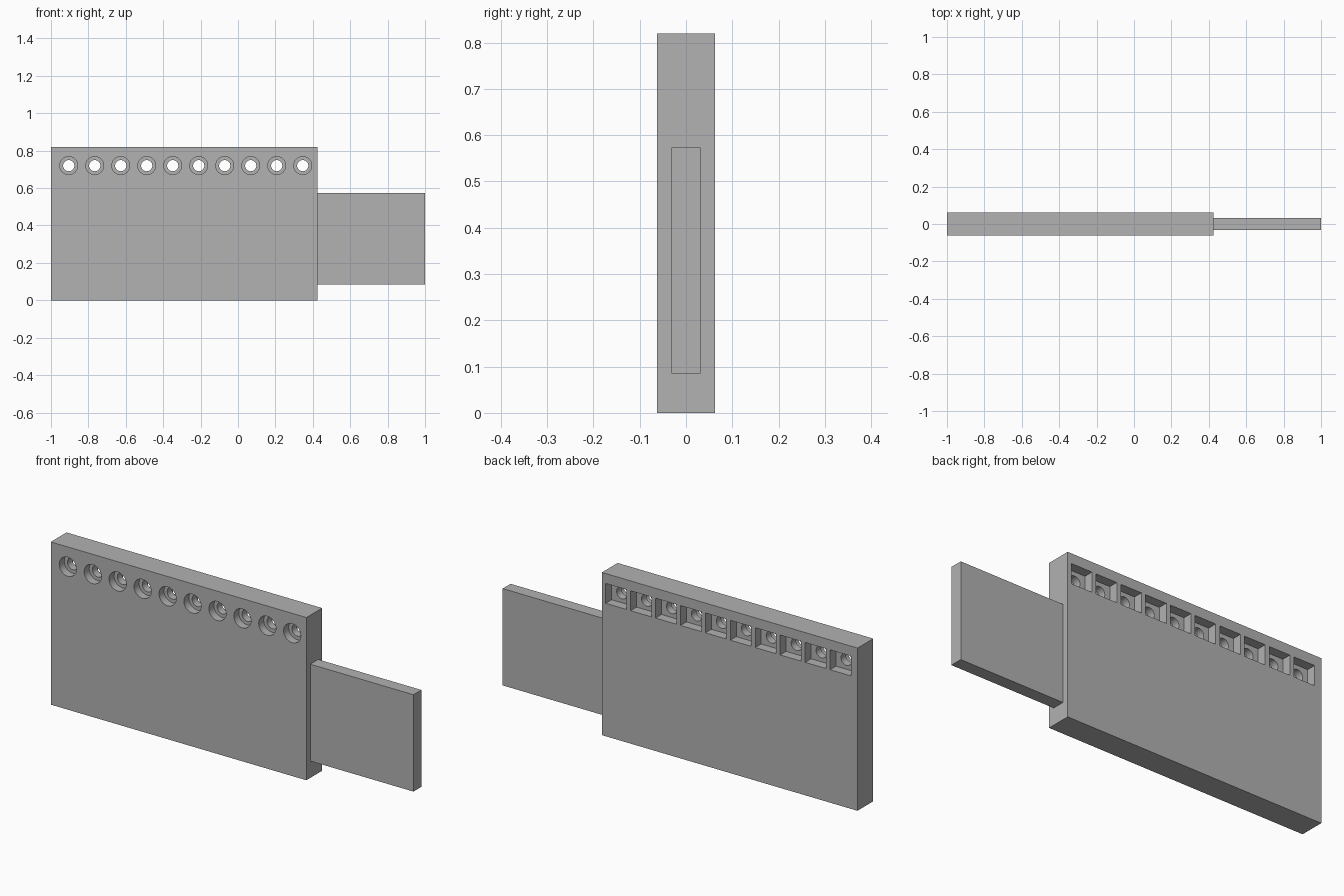
import bpy, bmesh, math
from mathutils import Matrix, Vector

if "Cube" in bpy.data.objects:
    bpy.data.objects.remove(bpy.data.objects["Cube"], do_unlink=True)

grey = bpy.data.materials.new("light grey")
grey.use_nodes = True
colour = (0.445, 0.445, 0.445, 1)
grey.diffuse_color = colour
grey.node_tree.nodes["Principled BSDF"].inputs["Base Color"].default_value = colour

HALF = 0.0625                      # half thickness of the body
HOLE_Z = 0.72
HOLES = [-0.905 + i * 0.139 for i in range(10)]


def add_box(bm, low, high):
    low, high = Vector(low), Vector(high)
    matrix = Matrix.Translation((low + high) / 2) @ Matrix.Diagonal((*(high - low), 1))
    bmesh.ops.create_cube(bm, size=1, matrix=matrix)


def add_bore(bm, x, radius, y0, y1):
    matrix = Matrix.Translation((x, (y0 + y1) / 2, HOLE_Z)) @ Matrix.Rotation(math.pi / 2, 4, "X")
    bmesh.ops.create_cone(bm, cap_ends=True, segments=32, radius1=radius,
                          radius2=radius, depth=y1 - y0, matrix=matrix)


def finish(bm, name):
    mesh = bpy.data.meshes.new(name)
    bm.to_mesh(mesh)
    bm.free()
    mesh.materials.append(grey)
    obj = bpy.data.objects.new(name, mesh)
    bpy.context.collection.objects.link(obj)
    return obj


# Main slab and the thinner end tab
bm = bmesh.new()
add_box(bm, (-1, -HALF, 0), (0.425, HALF, 0.82))
body = finish(bm, "body")
bm = bmesh.new()
add_box(bm, (0.425, -0.0315, 0.085), (1, 0.0315, 0.573))
finish(bm, "end_tab")

# Cutters: front counterbores, through holes, rectangular back pockets
counterbores, through, pockets = bmesh.new(), bmesh.new(), bmesh.new()
for x in HOLES:
    add_bore(counterbores, x, 0.048, -0.1, -HALF + 0.04)
    add_bore(through, x, 0.03, -0.1, 0.1)
    add_box(pockets, (x - 0.058, HALF - 0.047, 0.67), (x + 0.058, 0.1, 0.77))

bpy.context.view_layer.objects.active = body
for bm, name in ((counterbores, "counterbore_cutter"), (through, "hole_cutter"),
                 (pockets, "pocket_cutter")):
    cutter = finish(bm, name)
    cutter.hide_render = True
    cut = body.modifiers.new(name, "BOOLEAN")
    cut.object = cutter
    cut.operation = "DIFFERENCE"
    cut.solver = "EXACT"
    bpy.ops.object.modifier_apply(modifier=cut.name)
    bpy.data.objects.remove(cutter, do_unlink=True)

# Smooth bore walls, crisp edges
bpy.ops.object.select_all(action="DESELECT")
body.select_set(True)
bpy.ops.object.shade_smooth_by_angle(angle=math.radians(30))
